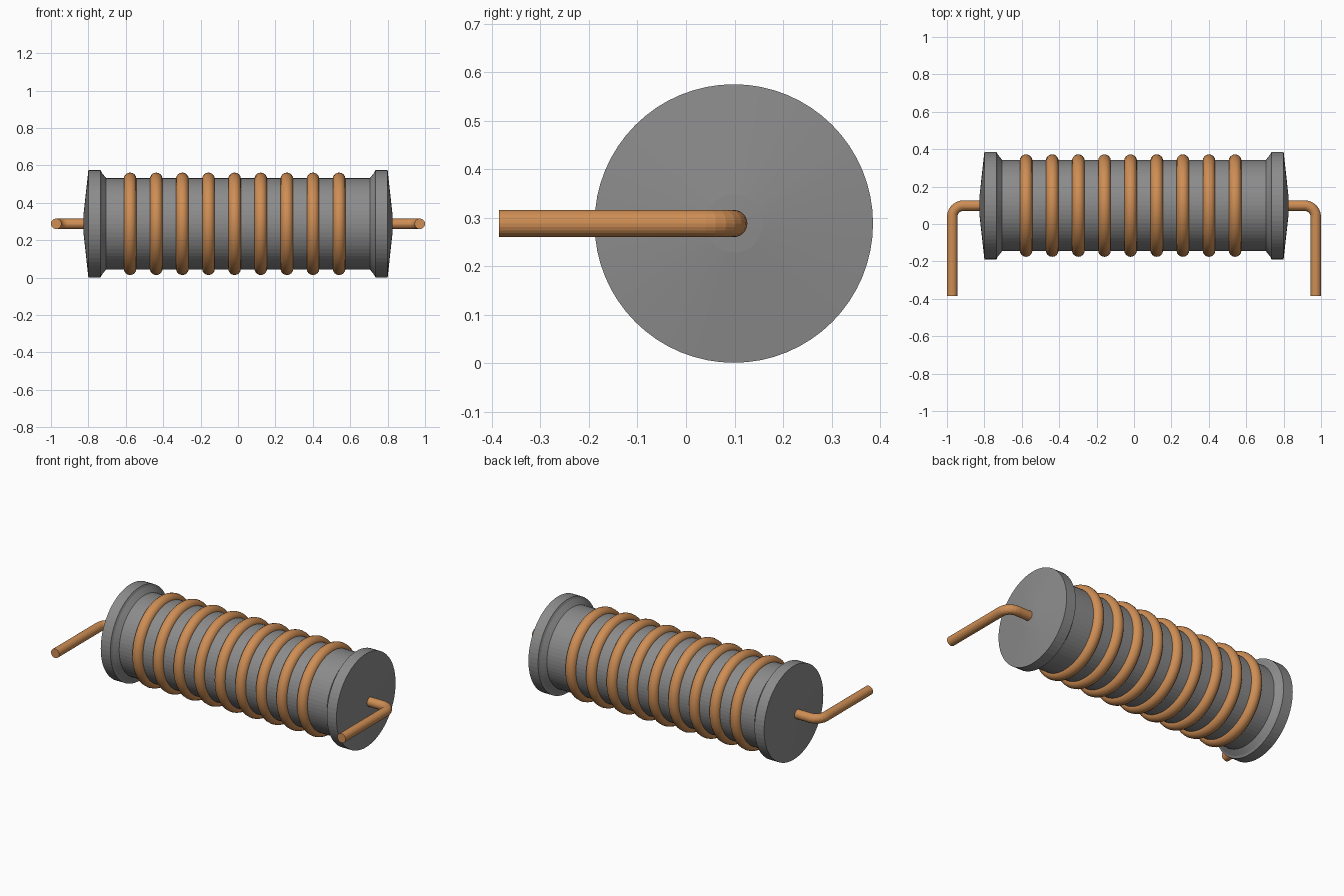
import bpy, bmesh
from math import pi, sin, cos
from mathutils import Vector

if "Cube" in bpy.data.objects:
    bpy.data.objects.remove(bpy.data.objects["Cube"])

AXIS_Y, AXIS_Z = 0.0985, 0.288


def material(name, colour):
    m = bpy.data.materials.new(name)
    m.diffuse_color = (*colour, 1)
    m.use_nodes = True
    m.node_tree.nodes["Principled BSDF"].inputs["Base Color"].default_value = m.diffuse_color
    return m


copper = material("copper", (0.62, 0.27, 0.09))
ferrite = material("dark_grey", (0.26, 0.26, 0.26))


def finish(name, bm, mat):
    bmesh.ops.recalc_face_normals(bm, faces=bm.faces)
    me = bpy.data.meshes.new(name)
    bm.to_mesh(me)
    bm.free()
    me.materials.append(mat)
    ob = bpy.data.objects.new(name, me)
    bpy.context.collection.objects.link(ob)
    return ob


def lathe(name, profile, mat, segs=64):
    # profile of (x, radius) turned about the x axis
    bm = bmesh.new()
    vs = [bm.verts.new((x, 0, r)) for x, r in profile]
    es = [bm.edges.new(p) for p in zip(vs, vs[1:])]
    bmesh.ops.spin(bm, geom=vs + es, cent=(0, 0, 0), axis=(1, 0, 0),
                   angle=2 * pi, steps=segs)
    bmesh.ops.remove_doubles(bm, verts=bm.verts, dist=1e-5)
    bmesh.ops.translate(bm, verts=bm.verts, vec=(0, AXIS_Y, AXIS_Z))
    return finish(name, bm, mat)


def tube(name, path, radius, mat, segs=24):
    # round wire swept along a path lying in the xy plane
    bm = bmesh.new()
    rings = []
    for i, p in enumerate(path):
        t = (path[min(i + 1, len(path) - 1)] - path[max(i - 1, 0)]).normalized()
        side = Vector((-t.y, t.x, 0))
        rings.append([bm.verts.new(p + radius * (side * cos(a) + Vector((0, 0, sin(a)))))
                      for a in (2 * pi * k / segs for k in range(segs))])
    for a, b in zip(rings, rings[1:]):
        for k in range(segs):
            j = (k + 1) % segs
            bm.faces.new((a[k], a[j], b[j], b[k]))
    bm.faces.new(rings[0])
    bm.faces.new(rings[-1])
    return finish(name, bm, mat)


# core with chamfered flanges and shallow conical ends
half = [(0.705, 0.244), (0.729, 0.274), (0.735, 0.287), (0.80, 0.287),
        (0.825, 0.06), (0.827, 0)]
lathe("core", [(-x, r) for x, r in reversed(half)] + half, ferrite)

# wire rings around the core
for i in range(9):
    bpy.ops.mesh.primitive_torus_add(
        major_radius=0.24, minor_radius=0.034, major_segments=64, minor_segments=16,
        location=(-0.577 + 0.1397 * i, AXIS_Y, AXIS_Z), rotation=(0, pi / 2, 0))
    ring = bpy.context.object
    ring.name = f"winding_{i + 1}"
    ring.data.materials.append(copper)
    bpy.ops.object.shade_smooth()

# bent leads at both ends
BEND, LEAD_X, STEPS = 0.06, 0.972, 6
for side, label in ((1, "right"), (-1, "left")):
    path = [Vector((0.78, AXIS_Y, AXIS_Z))]
    for k in range(STEPS + 1):
        a = pi / 2 * (1 - k / STEPS)
        path.append(Vector((LEAD_X - BEND + BEND * cos(a),
                            AXIS_Y - BEND + BEND * sin(a), AXIS_Z)))
    path.append(Vector((LEAD_X, -0.385, AXIS_Z)))
    # short straight pieces keep the wire round next to the bend
    path.insert(1, path[1] - Vector((0.01, 0, 0)))
    path.insert(-1, path[-2] - Vector((0, 0.01, 0)))
    tube(f"{label}_lead", [Vector((side * p.x, p.y, p.z)) for p in path], 0.028, copper)
